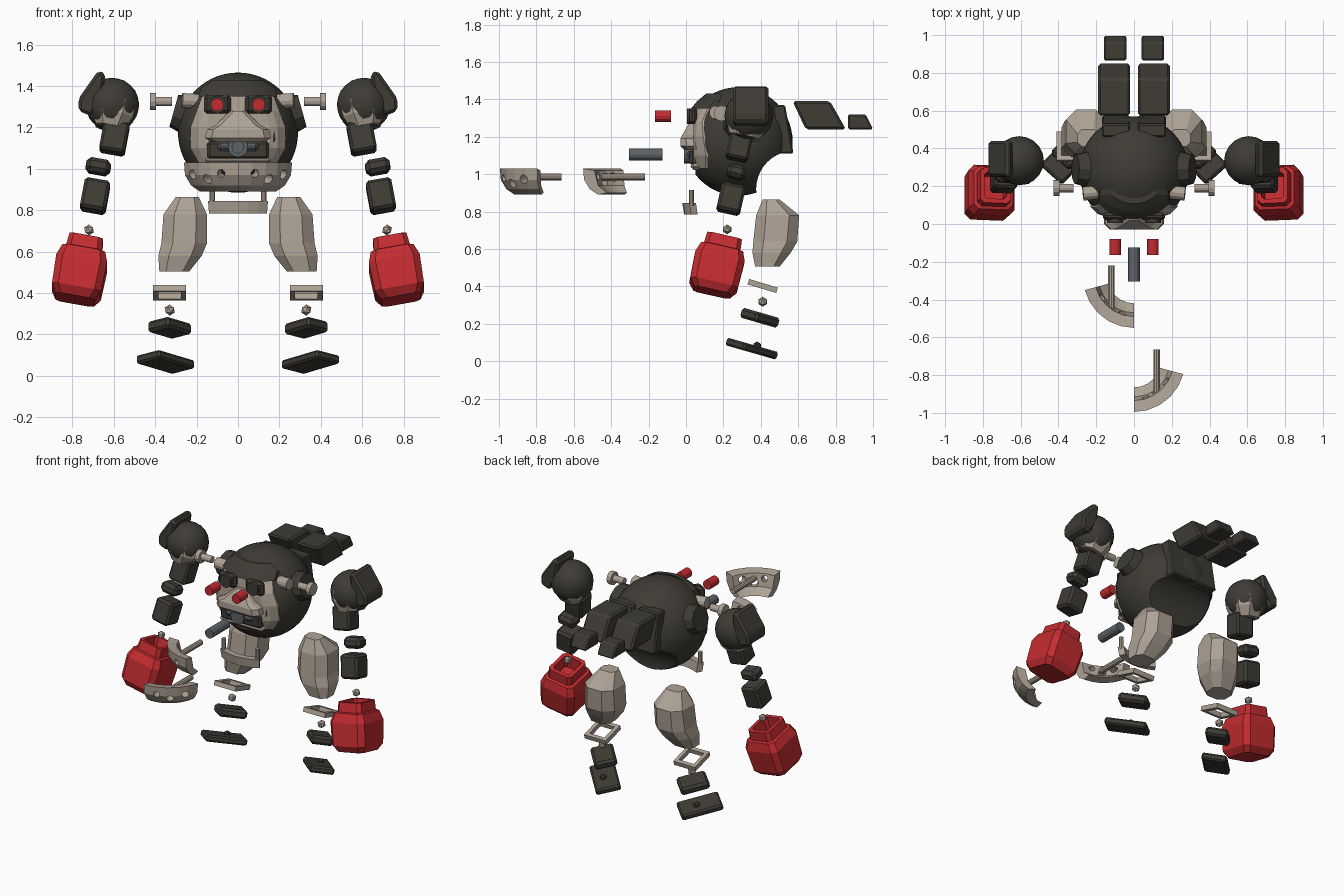
import bpy, bmesh, math
from mathutils import Matrix, Vector

if "Cube" in bpy.data.objects:
    bpy.data.objects.remove(bpy.data.objects["Cube"])


def material(name, rgb):
    m = bpy.data.materials.new(name)
    m.diffuse_color = (*rgb, 1)
    m.use_nodes = True
    m.node_tree.nodes["Principled BSDF"].inputs["Base Color"].default_value = m.diffuse_color
    return m


DARK = material("dark_brown_grey", (0.05, 0.045, 0.036))
BEIGE = material("warm_beige", (0.42, 0.36, 0.30))
RED = material("red", (0.55, 0.025, 0.03))
STEEL = material("steel_grey", (0.11, 0.125, 0.14))


def finish(name, bm, mat, mirror=False, smooth=False, cutter=None):
    """Turn a bmesh into an object, optionally with a copy mirrored over x."""
    out = []
    for side in ((1, -1) if mirror else (1,)):
        b = bm.copy()
        b.transform(Matrix.Diagonal((side, 1, 1, 1)))
        bmesh.ops.recalc_face_normals(b, faces=b.faces)
        label = ("left_" if side > 0 else "right_") + name if mirror else name
        me = bpy.data.meshes.new(label)
        b.to_mesh(me)
        b.free()
        me.materials.append(mat)
        ob = bpy.data.objects.new(label, me)
        bpy.context.collection.objects.link(ob)
        if cutter:
            mod = ob.modifiers.new("cut", 'BOOLEAN')
            mod.object, mod.solver = cutter, 'EXACT'
        if smooth:
            bpy.ops.object.select_all(action='DESELECT')
            ob.select_set(True)
            bpy.context.view_layer.objects.active = ob
            bpy.ops.object.shade_smooth_by_angle(angle=math.radians(35))
        out.append(ob)
    bm.free()
    return out[0]


def place(c, rot=(0, 0, 0)):
    # yaw first, then roll, then pitch
    return (Matrix.Translation(c) @ Matrix.Rotation(rot[0], 4, 'X')
            @ Matrix.Rotation(rot[1], 4, 'Y') @ Matrix.Rotation(rot[2], 4, 'Z'))


def bevel(bm, w):
    bmesh.ops.bevel(bm, geom=bm.edges[:], offset=w, segments=1, affect='EDGES', profile=0.5)


def box(name, c, size, mat, rot=(0, 0, 0), bev=0.015, **k):
    bm = bmesh.new()
    bmesh.ops.create_cube(bm, size=1, matrix=Matrix.Diagonal((*size, 1)))
    if bev:
        bevel(bm, bev)
    bm.transform(place(c, rot))
    return finish(name, bm, mat, **k)


def add_cylinder(bm, a, b, r, n=16, r2=None):
    a, b = Vector(a), Vector(b)
    m = Matrix.Translation((a + b) / 2) @ (b - a).to_track_quat('Z', 'Y').to_matrix().to_4x4()
    bmesh.ops.create_cone(bm, cap_ends=True, segments=n, radius1=r, radius2=r2 or r,
                          depth=(b - a).length, matrix=m)


def cylinder(name, a, b, r, mat, n=16, r2=None, **k):
    bm = bmesh.new()
    add_cylinder(bm, a, b, r, n, r2)
    return finish(name, bm, mat, **k)


def skin(rings):
    """Bridge closed rings of points and cap both ends."""
    bm = bmesh.new()
    vs = [[bm.verts.new(p) for p in ring] for ring in rings]
    n = len(vs[0])
    for r0, r1 in zip(vs, vs[1:]):
        for i in range(n):
            bm.faces.new((r0[i], r0[(i + 1) % n], r1[(i + 1) % n], r1[i]))
    bm.faces.new(vs[0])
    bm.faces.new(vs[-1])
    return bm


def octagon(z, x0, x1, y0, y1, ch=0.25):
    d = ch * min(x1 - x0, y1 - y0)
    return [(x0 + d, y0, z), (x1 - d, y0, z), (x1, y0 + d, z), (x1, y1 - d, z),
            (x1 - d, y1, z), (x0 + d, y1, z), (x0, y1 - d, z), (x0, y0 + d, z)]


def ball(name, c, r, mat, mirror=True, sub=1, smooth=False):
    bm = bmesh.new()
    bmesh.ops.create_icosphere(bm, subdivisions=sub, radius=r, matrix=Matrix.Translation(c))
    return finish(name, bm, mat, mirror=mirror, smooth=smooth)


# ---- round head body, flattened at the face and hollowed behind
C, R = Vector((0, 0.28, 1.175)), 0.29
hollow = cylinder("hollow_cutter", (-0.5, 0.58, 0.92), (0.5, 0.58, 0.92), 0.205, DARK, n=40)
hollow.hide_render = True
hollow.hide_set(True)
bm = bmesh.new()
bmesh.ops.create_uvsphere(bm, u_segments=48, v_segments=28, radius=R, matrix=Matrix.Translation(C))
cut = bmesh.ops.bisect_plane(bm, geom=bm.verts[:] + bm.edges[:] + bm.faces[:], plane_co=(0, 0.05, 0),
                             plane_no=(0, -1, 0), clear_outer=True)
bmesh.ops.edgeloop_fill(bm, edges=[e for e in cut["geom_cut"] if isinstance(e, bmesh.types.BMEdge)])
finish("head_shell", bm, DARK, smooth=True, cutter=hollow)


def face_patch(name, rows, lift, flat, mat):
    """Panel wrapped on the front of the head; rows are (height, half width)."""
    bm, n = bmesh.new(), 12
    grid = []
    for z, w in rows:
        xs = [w * (2 * i / n - 1) for i in range(n + 1)]
        ys = [max(flat, C.y - math.sqrt(max(0, (R + lift) ** 2 - x * x - (z - C.z) ** 2))) for x in xs]
        grid.append([bm.verts.new((x, y, z)) for x, y in zip(xs, ys)])
    for a, b in zip(grid, grid[1:]):
        for i in range(n):
            bm.faces.new((a[i], a[i + 1], b[i + 1], b[i]))
    back = bmesh.ops.extrude_face_region(bm, geom=bm.faces[:])
    bmesh.ops.translate(bm, vec=(0, 0.03, 0),
                        verts=[v for v in back["geom"] if isinstance(v, bmesh.types.BMVert)])
    finish(name, bm, mat)


# ---- face
face_patch("face_plate", [(1.36, 0.17), (1.28, 0.20), (1.2, 0.23), (1.1, 0.23), (1.03, 0.19)], 0.008, 0.04, BEIGE)
face_patch("brow", [(1.43, 0.12), (1.39, 0.18), (1.35, 0.19)], 0.018, 0.02, DARK)
box("eye_socket", (0.1, 0.04, 1.312), (0.13, 0.04, 0.09), DARK, mirror=True)
cylinder("eye_ring", (0.1, 0.04, 1.31), (0.1, 0.005, 1.31), 0.042, DARK, mirror=True)
cylinder("eye_plug", (0.1, -0.08, 1.31), (0.1, -0.165, 1.31), 0.031, RED, n=12, mirror=True)
finish("muzzle", skin([octagon(1.28, -0.035, 0.035, 0.02, 0.08), octagon(1.21, -0.11, 0.11, -0.02, 0.08),
                       octagon(1.19, -0.15, 0.15, -0.03, 0.09), octagon(1.15, -0.16, 0.16, -0.03, 0.1),
                       octagon(1.13, -0.13, 0.13, -0.01, 0.1)]), BEIGE)
box("mouth", (0, 0.045, 1.09), (0.30, 0.05, 0.09), DARK)
box("mouth_bar", (0, 0.025, 1.105), (0.20, 0.05, 0.04), STEEL)
cylinder("mouth_socket", (0, 0.05, 1.105), (0, -0.01, 1.105), 0.048, STEEL)
cylinder("mouth_tube", (0, -0.125, 1.105), (0, -0.305, 1.105), 0.031, STEEL, n=12)
box("lower_lip", (0, 0.055, 1.04), (0.32, 0.06, 0.035), BEIGE)

# ---- chin strip with two pins
arc = [math.radians(a) for a in range(-30, 31, 10)]
finish("chin_strip", skin([[(r * math.sin(a), 0.27 - r * math.cos(a), z)
                            for r, z in ((0.29, 0.845), (0.28, 0.785), (0.24, 0.785), (0.25, 0.845))]
                           for a in arc]), BEIGE)
cylinder("chin_pin", (0.125, 0.03, 0.83), (0.125, 0.03, 0.915), 0.014, BEIGE, n=10, mirror=True)

# ---- side discs, lugs and loose bolts
cylinder("ear_disc", (0.22, 0.29, 1.255), (0.31, 0.29, 1.28), 0.105, DARK, n=10, r2=0.08, mirror=True)
cylinder("side_lug", (0.18, 0.17, 1.325), (0.27, 0.16, 1.33), 0.036, BEIGE, n=12, mirror=True)
bm = bmesh.new()
add_cylinder(bm, (0.32, 0.19, 1.325), (0.40, 0.19, 1.325), 0.022, 12)
add_cylinder(bm, (0.395, 0.19, 1.325), (0.425, 0.19, 1.325), 0.042, 12)
finish("bolt", bm, BEIGE, mirror=True)


# ---- back plates and the loose pieces behind them
def prism_x(name, yz, x0, x1, bev, mat=DARK):
    b = skin([[(x, y, z) for y, z in yz] for x in (x0, x1)])
    bevel(b, bev)
    finish(name, b, mat, mirror=True)


prism_x("back_plate", [(0.46, 1.37), (0.53, 1.37), (0.575, 1.11), (0.50, 1.11)], 0.02, 0.17, 0.008)
prism_x("back_block", [(0.57, 1.39), (0.77, 1.39), (0.855, 1.24), (0.64, 1.24)], 0.02, 0.19, 0.012)
prism_x("back_tip", [(0.866, 1.32), (0.96, 1.32), (1.0, 1.24), (0.866, 1.24)], 0.04, 0.16, 0.008)

# ---- loose jaw guards with holes and a pin
profile = ((0.27, 1.03), (0.265, 0.97), (0.235, 0.92), (0.19, 0.89), (0.14, 0.9), (0.19, 0.94), (0.21, 1.02))
for side, label, cy in ((-1, "right", -0.28), (1, "left", -0.725)):
    bm = bmesh.new()
    for a, z, r in ((18, 0.975, 0.02), (36, 0.945, 0.024), (57, 0.97, 0.024)):
        dx, dy = side * math.sin(math.radians(a)), -math.cos(math.radians(a))
        add_cylinder(bm, (dx * 0.12, cy + dy * 0.12, z + 0.03), (dx * 0.33, cy + dy * 0.33, z - 0.01), r, 12)
    holes = finish(label + "_hole_cutter", bm, BEIGE)
    holes.hide_render = True
    holes.hide_set(True)
    finish(label + "_jaw_guard", skin([[(side * r * math.sin(math.radians(a)), cy - r * math.cos(math.radians(a)), z)
                                        for r, z in profile] for a in range(0, 76, 15)]), BEIGE, cutter=holes)
    cylinder(label + "_jaw_pin", (side * 0.12, cy + 0.06, 0.985), (side * 0.12, cy - 0.17, 0.985), 0.018, BEIGE, n=10)

# ---- arms, leaning outward and forward
LEAN = (-0.22, -0.18, 0)
ball("shoulder_ball", (0.607, 0.335, 1.31), 0.13, DARK, sub=3, smooth=True)
bm = skin([[(x, y, z) for x, z in ((0.64, 1.46), (0.675, 1.475), (0.77, 1.34), (0.77, 1.28), (0.71, 1.255), (0.66, 1.33))]
           for y in (0.25, 0.44)])
bevel(bm, 0.014)
finish("shoulder_cap", bm, DARK, mirror=True)
bm = skin([octagon(0.06, -0.1, 0.1, -0.115, 0.115), octagon(-0.01, -0.1, 0.1, -0.11, 0.11),
           octagon(-0.07, -0.07, 0.07, -0.08, 0.08)])
bm.transform(place((0.605, 0.325, 1.265), LEAN))
finish("shoulder_cup", bm, BEIGE, mirror=True)
box("upper_arm", (0.597, 0.285, 1.15), (0.125, 0.12, 0.15), DARK, LEAN, 0.012, mirror=True)
box("elbow", (0.675, 0.27, 1.01), (0.12, 0.10, 0.07), DARK, LEAN, 0.02, mirror=True)
box("forearm", (0.69, 0.24, 0.868), (0.125, 0.13, 0.15), DARK, LEAN, 0.014, mirror=True)
ball("wrist_ball", (0.72, 0.22, 0.705), 0.026, BEIGE)
# fist with a hollow cuff
fist = [(-0.155, 0.095, 0.1), (-0.115, 0.12, 0.13), (0.03, 0.125, 0.135), (0.085, 0.105, 0.115),
        (0.09, 0.088, 0.1), (0.15, 0.082, 0.095), (0.15, 0.06, 0.072), (0.07, 0.055, 0.065)]
bm = skin([octagon(z, -x, x, -y, y, 0.13) for z, x, y in fist])
bm.transform(place((0.76, 0.172, 0.517), LEAN))
finish("fist", bm, RED, mirror=True)

# ---- legs
finish("thigh", skin([octagon(*s) for s in (
    (0.865, 0.19, 0.30, 0.41, 0.50), (0.78, 0.15, 0.36, 0.375, 0.605), (0.64, 0.15, 0.37, 0.36, 0.595),
    (0.58, 0.175, 0.385, 0.355, 0.56), (0.505, 0.235, 0.38, 0.37, 0.50))]), BEIGE, mirror=True)
# open rectangular ankle frame
bm = bmesh.new()
loops = [[bm.verts.new((sx * w, sy * w, z)) for sx, sy in ((-1, -1), (1, -1), (1, 1), (-1, 1))]
         for w, z in ((0.08, -0.015), (0.08, 0.015), (0.055, 0.015), (0.055, -0.015))]
for k in range(4):
    p, q = loops[k], loops[(k + 1) % 4]
    for i in range(4):
        bm.faces.new((p[i], p[(i + 1) % 4], q[(i + 1) % 4], q[i]))
bm.transform(place((0.33, 0.41, 0.402), (-0.29, 0, 0)))
finish("ankle_frame", bm, BEIGE, mirror=True)
ball("ankle_ball", (0.33, 0.41, 0.318), 0.027, BEIGE)
SPLAY = (-0.28, 0, 0.75)
box("ankle_block", (0.33, 0.395, 0.232), (0.14, 0.18, 0.055), DARK, SPLAY, 0.014, mirror=True)
box("foot", (0.35, 0.352, 0.067), (0.155, 0.26, 0.042), DARK, SPLAY, 0.01, mirror=True)
ball("foot_knob", (0.345, 0.38, 0.082), 0.024, DARK)
